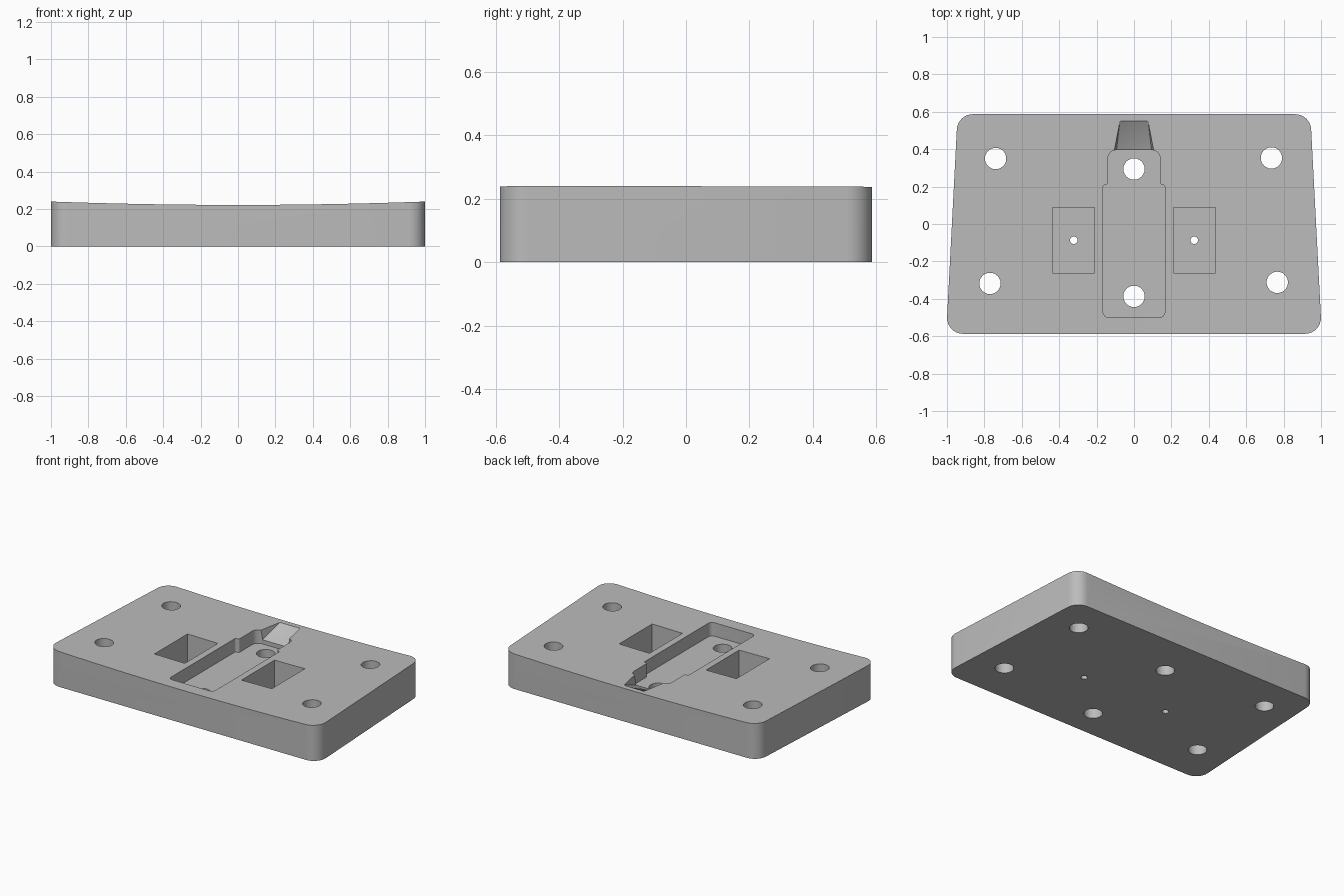
import bpy
import bmesh
import math
from mathutils import Vector

old = bpy.data.objects.get("Cube")
if old:
    bpy.data.objects.remove(old, do_unlink=True)

grey = bpy.data.materials.new("plain grey")
grey.use_nodes = True
colour = (0.5, 0.5, 0.5, 1)
grey.diffuse_color = colour
grey.node_tree.nodes["Principled BSDF"].inputs["Base Color"].default_value = colour


def rounded(corners, steps=8):
    """Outline with an arc at each (x, y, radius) corner."""
    out = []
    pts = [Vector(c[:2]) for c in corners]
    for i, (p, c) in enumerate(zip(pts, corners)):
        r = c[2]
        if r == 0:
            out.append(p)
            continue
        a = (pts[i - 1] - p).normalized()
        b = (pts[(i + 1) % len(pts)] - p).normalized()
        half = a.angle(b) / 2
        centre = p + (a + b).normalized() * r / math.sin(half)
        start = p + a * r / math.tan(half) - centre
        end = p + b * r / math.tan(half) - centre
        sweep = start.angle(end)
        for k in range(steps + 1):
            t = k / steps
            out.append(centre + (start * math.sin((1 - t) * sweep)
                                 + end * math.sin(t * sweep)) / math.sin(sweep))
    return out


def mirrored(half):
    """Complete a right-hand outline with its left-hand mirror."""
    return half + [(-x, y, r) for x, y, r in reversed(half)]


def finish(name, bm):
    bmesh.ops.recalc_face_normals(bm, faces=bm.faces)
    mesh = bpy.data.meshes.new(name)
    bm.to_mesh(mesh)
    bm.free()
    mesh.materials.append(grey)
    obj = bpy.data.objects.new(name, mesh)
    bpy.context.collection.objects.link(obj)
    return obj


def prism(name, ring, offset):
    """Extrude a closed ring of 3D points along an offset."""
    bm = bmesh.new()
    face = bm.faces.new([bm.verts.new(p) for p in ring])
    ext = bmesh.ops.extrude_face_region(bm, geom=[face])["geom"]
    bmesh.ops.translate(bm, vec=offset,
                        verts=[g for g in ext if isinstance(g, bmesh.types.BMVert)])
    return finish(name, bm)


def upright(name, corners, z0, z1):
    return prism(name, [(p.x, p.y, z0) for p in rounded(corners)], (0, 0, z1 - z0))


def drill(x, y, r):
    bm = bmesh.new()
    bmesh.ops.create_cone(bm, cap_ends=True, segments=40, radius1=r, radius2=r, depth=1)
    bmesh.ops.translate(bm, vec=(x, y, 0.1), verts=bm.verts)
    return finish("hole_cutter", bm)


# Tapered plate with rounded corners
plate = upright("base_plate", mirrored([(1.004, -0.587, 0.085), (0.943, 0.587, 0.085)]), 0, 0.3)

# Shallow hollow across the top
low, rise, reach, n = 0.222, 0.018, 1.1, 32
arc = [(-reach + 2 * reach * i / n) for i in range(n + 1)]
ring = [(x, -1, low + rise * x * x) for x in arc] + [(reach, -1, 0.5), (-reach, -1, 0.5)]
cutters = [prism("hollow_cutter", ring, (0, 2, 0))]

# Central stepped slot
cutters.append(upright("slot_cutter", mirrored([
    (0.165, -0.5, 0.03), (0.165, 0.21, 0.012), (0.14, 0.21, 0.012), (0.14, 0.395, 0.045)]),
    0.132, 0.4))

# Tapered ramp rising from the slot to the top face
bm = bmesh.new()
for s in (-1, 1):
    for x, y, z in [(0.094, 0.39, 0.158), (0.106, 0.39, 0.223), (0.075, 0.552, 0.223),
                    (0.07, 0.548, 0.219), (0.106, 0.39, 0.3), (0.075, 0.552, 0.3)]:
        bm.verts.new((s * x, y, z))
bmesh.ops.convex_hull(bm, input=bm.verts)
cutters.append(finish("ramp_cutter", bm))

# Two deep rectangular pockets with pin holes
for s in (-1, 1):
    box = [(s * 0.21, -0.263, 0), (s * 0.435, -0.263, 0),
           (s * 0.435, 0.087, 0), (s * 0.21, 0.087, 0)]
    cutters.append(upright("pocket_cutter", box, 0.03, 0.4))
    cutters.append(drill(s * 0.322, -0.087, 0.02))

# Mounting holes
for x, y in [(-0.74, 0.35), (0.735, 0.353), (-0.77, -0.318), (0.766, -0.312),
             (0, 0.294), (0, -0.387)]:
    cutters.append(drill(x, y, 0.057))

# Cut everything out of the plate
bpy.ops.object.select_all(action="DESELECT")
bpy.context.view_layer.objects.active = plate
plate.select_set(True)
for cutter in cutters:
    cutter.hide_render = True
    mod = plate.modifiers.new("cut", "BOOLEAN")
    mod.operation = "DIFFERENCE"
    mod.solver = "EXACT"
    mod.object = cutter
    bpy.ops.object.modifier_apply(modifier=mod.name)
    bpy.data.objects.remove(cutter, do_unlink=True)

bpy.ops.object.shade_smooth_by_angle(angle=math.radians(25))
